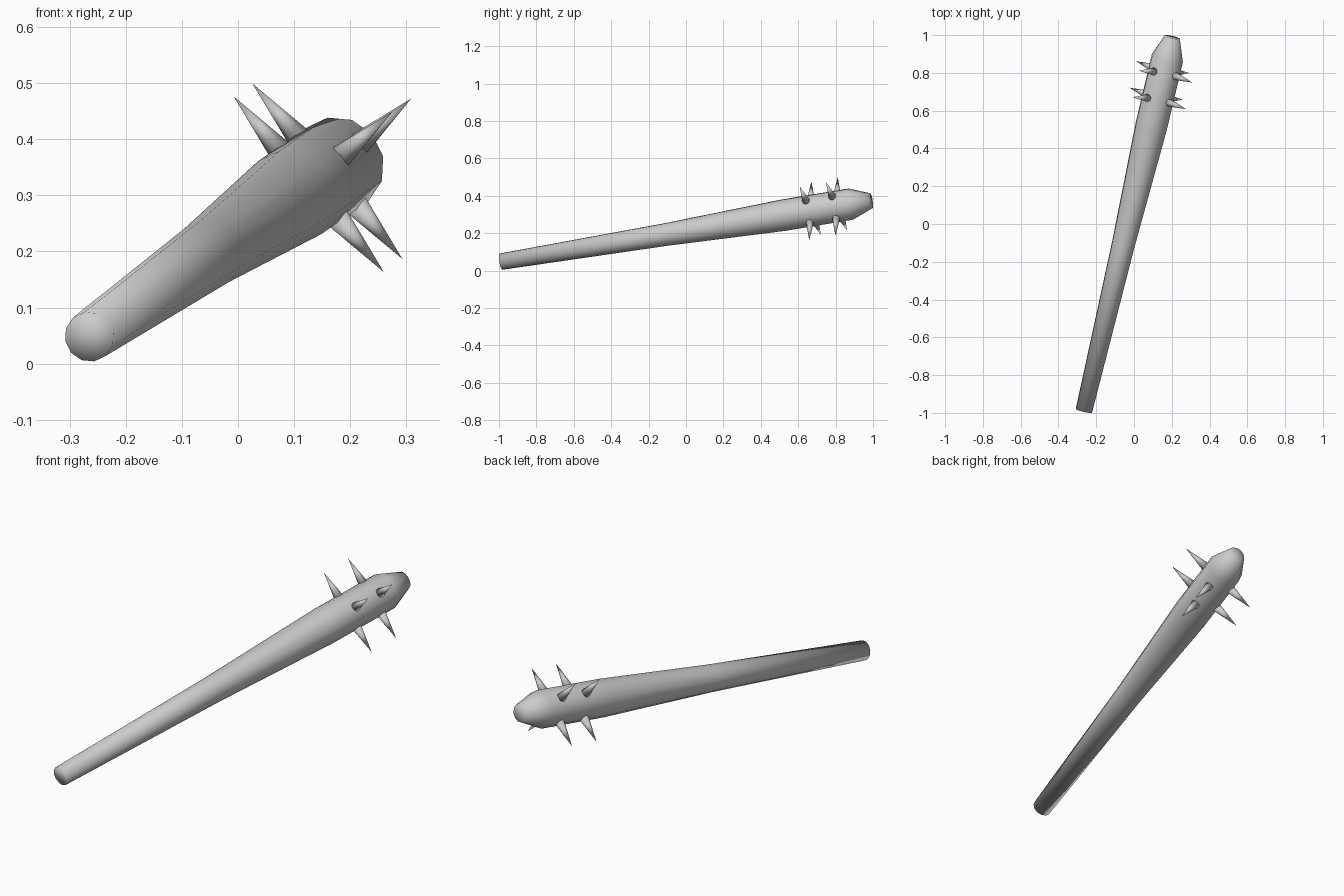
import bpy, bmesh, math
from mathutils import Vector, Matrix

cube = bpy.data.objects.get("Cube")
if cube:
    bpy.data.objects.remove(cube, do_unlink=True)

grey = bpy.data.materials.new("plain grey")
grey.use_nodes = True
colour = (0.6, 0.6, 0.6, 1)
grey.diffuse_color = colour
grey.node_tree.nodes["Principled BSDF"].inputs["Base Color"].default_value = colour

# Tilted frame of the club: local z runs from grip to tip
grip = Vector((-0.265, -0.988, 0.048))
tip = Vector((0.203, 0.989, 0.373))
axis = (tip - grip).normalized()
side = Vector((0.97, -0.21, -0.09))
side = (side - axis * side.dot(axis)).normalized()
up = side.cross(-axis)
length = (tip - grip).length
frame = Matrix((side, up, -axis)).transposed()
SIDES = 12


def lathe(name, profile, origin, x, y, z):
    """Smooth solid of revolution from (radius, height); zero radius makes a point."""
    bm = bmesh.new()
    rings = []
    for r, h in profile:
        if r == 0:
            rings.append([bm.verts.new(origin + z * h)] * SIDES)
            continue
        ring = []
        for i in range(SIDES):
            a = 2 * math.pi * (i + 0.5) / SIDES
            ring.append(bm.verts.new(origin + z * h + (x * math.cos(a) + y * math.sin(a)) * r))
        rings.append(ring)
    for low, high in zip(rings, rings[1:]):
        for i in range(SIDES):
            j = (i + 1) % SIDES
            corners = list(dict.fromkeys((low[i], low[j], high[j], high[i])))
            bm.faces.new(corners).smooth = True
    bmesh.ops.recalc_face_normals(bm, faces=bm.faces)
    mesh = bpy.data.meshes.new(name)
    bm.to_mesh(mesh)
    bm.free()
    mesh.materials.append(grey)
    obj = bpy.data.objects.new(name, mesh)
    bpy.context.collection.objects.link(obj)
    return obj


# Tapered shaft with a swollen head
shaft = [(0, 0), (0.045, 0), (0.062, 0.445 * length), (0.086, 0.763 * length),
         (0.086, 0.944 * length), (0.042, length), (0, length)]
lathe("club_shaft", shaft, grip, side, up, axis)

# Two rings of four spikes around the head
for row, place in (("lower", 0.836), ("upper", 0.907)):
    centre = grip + axis * length * place
    for k in range(4):
        a = math.pi / 4 + k * math.pi / 2
        out = side * math.cos(a) + up * math.sin(a)
        lathe(f"{row}_spike_{k + 1}", [(0, 0.07), (0.023, 0.07), (0, 0.206)],
              centre, axis, out.cross(axis), out)
